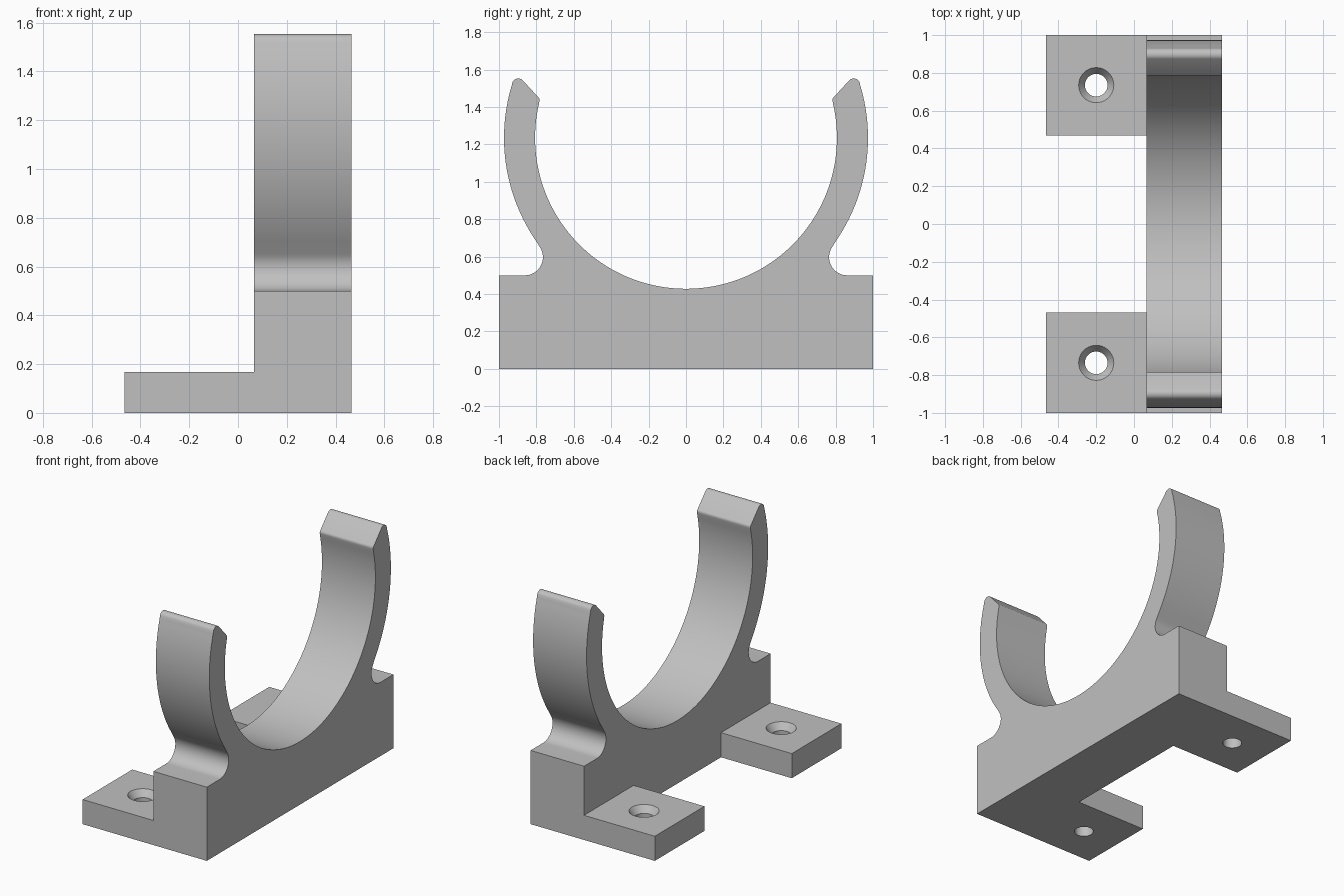
import bpy
import bmesh
from math import sin, cos, pi, atan2, radians

if "Cube" in bpy.data.objects:
    bpy.data.objects.remove(bpy.data.objects["Cube"], do_unlink=True)

grey = bpy.data.materials.new("light grey")
grey.use_nodes = True
colour = (0.53, 0.53, 0.53, 1)
grey.diffuse_color = colour
grey.node_tree.nodes["Principled BSDF"].inputs["Base Color"].default_value = colour


def arc(cy, cz, r, start, end, steps):
    """Points on an arc in the YZ plane, angles in radians."""
    angles = [start + (end - start) * i / steps for i in range(steps + 1)]
    return [(cy + r * cos(a), cz + r * sin(a)) for a in angles]


def finish(name, bm):
    bmesh.ops.recalc_face_normals(bm, faces=bm.faces)
    mesh = bpy.data.meshes.new(name)
    bm.to_mesh(mesh)
    bm.free()
    mesh.materials.append(grey)
    obj = bpy.data.objects.new(name, mesh)
    bpy.context.collection.objects.link(obj)
    return obj


def activate(obj):
    bpy.ops.object.select_all(action="DESELECT")
    obj.select_set(True)
    bpy.context.view_layer.objects.active = obj


def smooth(obj):
    activate(obj)
    bpy.ops.object.shade_smooth_by_angle(angle=radians(30))


# Cradle: half outline from the base corner around to the bottom of the bore
ring_z, bore_r, outer_r = 1.235, 0.807, 0.973
notch_y, notch_z, notch_r = 0.862, 0.597, 0.097
neck = atan2(notch_z - ring_z, notch_y)
tip_out = atan2(1.515 - ring_z, 0.932)
tip_in = atan2(1.42 - ring_z, 0.785)

half = [(1, 0), (1, notch_z - notch_r)]
half += arc(notch_y, notch_z, notch_r, 1.5 * pi, neck + pi, 16)
half += arc(0, ring_z, outer_r, neck, tip_out, 32)[1:]
half += arc(0.897, 1.519, 0.034, radians(25), radians(132), 8)
half += arc(0.803, 1.437, 0.02, radians(132), radians(190), 4)
half += arc(0, ring_z, bore_r, tip_in, -pi / 2, 48)
half[-1] = (0, ring_z - bore_r)
outline = half + [(-y, z) for y, z in reversed(half[:-1])]

inner_x, outer_x = 0.065, 0.466
bm = bmesh.new()
side = bm.faces.new([bm.verts.new((inner_x, y, z)) for y, z in outline])
extruded = bmesh.ops.extrude_face_region(bm, geom=[side], use_keep_orig=True)
moved = [v for v in extruded["geom"] if isinstance(v, bmesh.types.BMVert)]
bmesh.ops.translate(bm, verts=moved, vec=(outer_x - inner_x, 0, 0))
smooth(finish("cradle", bm))


# Mounting tabs with countersunk screw holes
def screw_cutter(x, y, top):
    rings = [(0.06, -0.1), (0.06, top - 0.045), (0.093, top), (0.093, top + 0.1)]
    n = 40
    bm = bmesh.new()
    loops = [[bm.verts.new((x + r * cos(2 * pi * i / n), y + r * sin(2 * pi * i / n), z))
              for i in range(n)] for r, z in rings]
    for low, high in zip(loops, loops[1:]):
        for i in range(n):
            j = (i + 1) % n
            bm.faces.new((low[i], low[j], high[j], high[i]))
    bm.faces.new(loops[0][::-1])
    bm.faces.new(loops[-1])
    return finish("screw_cutter", bm)


tab_x, tab_y, tab_top = -0.466, 0.468, 0.167
for name, s in (("back_tab", 1), ("front_tab", -1)):
    bm = bmesh.new()
    bmesh.ops.create_cube(bm, size=1)
    for v in bm.verts:
        v.co = (inner_x if v.co.x > 0 else tab_x,
                s * (1 if v.co.y > 0 else tab_y),
                tab_top if v.co.z > 0 else 0)
    tab = finish(name, bm)
    cutter = screw_cutter(-0.2, s * 0.735, tab_top)
    hole = tab.modifiers.new("screw hole", "BOOLEAN")
    hole.operation = "DIFFERENCE"
    hole.solver = "EXACT"
    hole.object = cutter
    activate(tab)
    bpy.ops.object.modifier_apply(modifier=hole.name)
    bpy.data.objects.remove(cutter, do_unlink=True)
    smooth(tab)
